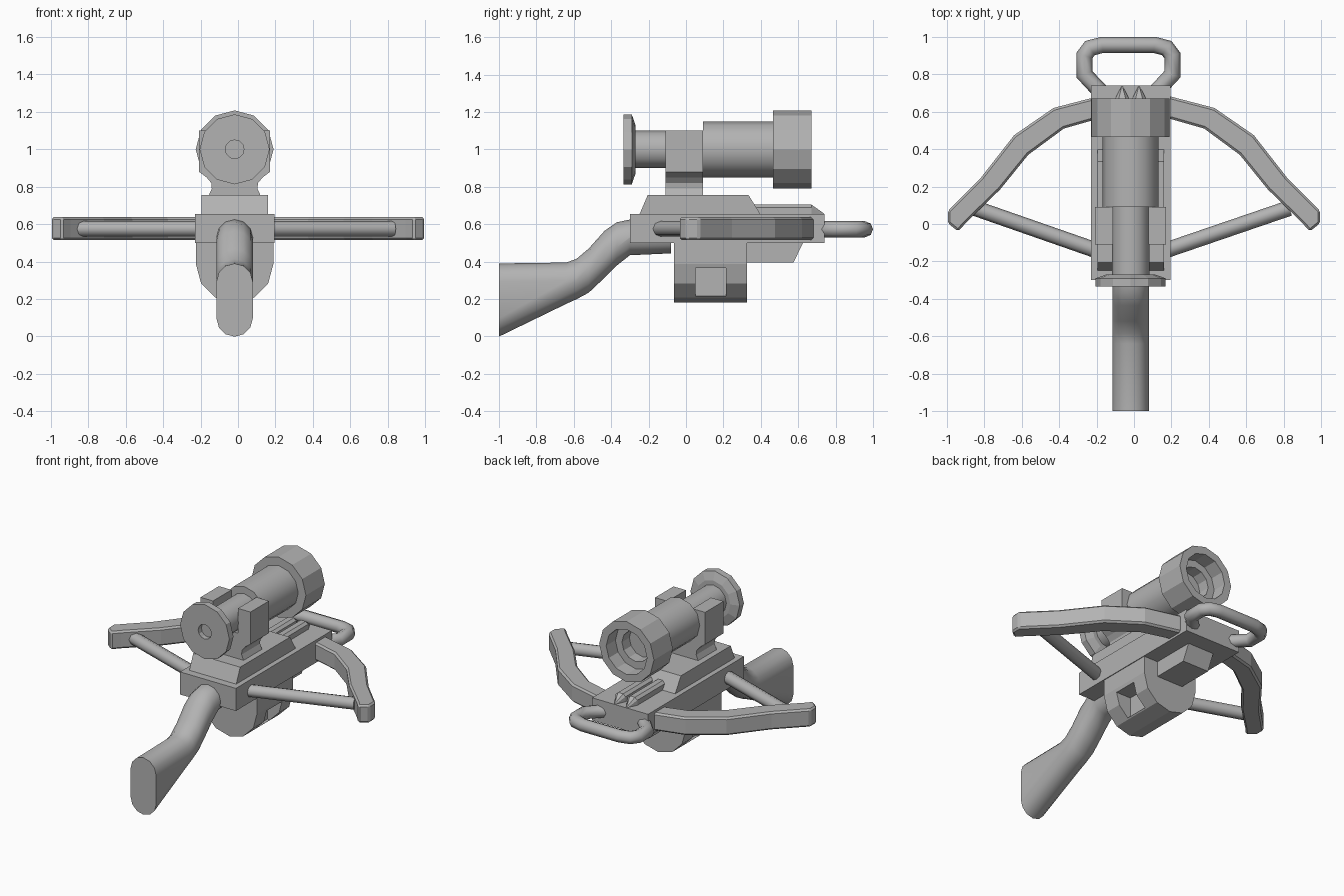
import bpy, bmesh, math
from mathutils import Vector

cube = bpy.data.objects.get("Cube")
if cube:
    bpy.data.objects.remove(cube, do_unlink=True)

CX = -0.018  # centre line of the body
grey = bpy.data.materials.new("grey")
grey.use_nodes = True
grey.diffuse_color = (0.45, 0.45, 0.45, 1)
grey.node_tree.nodes["Principled BSDF"].inputs["Base Color"].default_value = (0.45, 0.45, 0.45, 1)


def loft(name, rings, smooth=None, bevel=0, closed=False):
    """Skin a list of equal-sized rings, with end caps unless closed."""
    bm = bmesh.new()
    vs = [[bm.verts.new(p) for p in ring] for ring in rings]
    pairs = list(zip(vs, vs[1:])) + ([(vs[-1], vs[0])] if closed else [])
    for a, b in pairs:
        for i in range(len(a)):
            j = (i + 1) % len(a)
            bm.faces.new((a[i], a[j], b[j], b[i]))
    if not closed:
        bm.faces.new(vs[0])
        bm.faces.new(vs[-1])
    bmesh.ops.recalc_face_normals(bm, faces=bm.faces)
    mesh = bpy.data.meshes.new(name)
    bm.to_mesh(mesh)
    bm.free()
    mesh.materials.append(grey)
    ob = bpy.data.objects.new(name, mesh)
    bpy.context.collection.objects.link(ob)
    if bevel:
        mod = ob.modifiers.new("bevel", 'BEVEL')
        mod.width, mod.segments = bevel, 1
    if smooth:
        bpy.ops.object.select_all(action='DESELECT')
        ob.select_set(True)
        bpy.context.view_layer.objects.active = ob
        bpy.ops.object.shade_smooth_by_angle(angle=math.radians(smooth))
    return ob


def side_prism(name, yz, half):
    """Side outline extruded across the width."""
    return loft(name, [[(CX + s * half, y, z) for y, z in yz] for s in (-1, 1)])


def front_prism(name, xz, y0, y1):
    """Front outline extruded along the length."""
    return loft(name, [[(CX + x, y, z) for x, z in xz] for y in (y0, y1)])


def box(y0, y1, z0, z1):
    return [(y0, z0), (y1, z0), (y1, z1), (y0, z1)]


def turned(name, profile, smooth=None, sides=12, z=1.0):
    """Profile of (y, radius) turned about the scope axis."""
    rings = []
    for y, r in profile:
        rings.append([(CX + r * math.sin(math.tau * i / sides), y,
                       z + r * math.cos(math.tau * i / sides)) for i in range(sides)])
    return loft(name, rings, smooth)


def tube(name, path, radius, sides=8):
    """Round tube along a path lying in a horizontal plane."""
    pts = [Vector(p) for p in path]
    rings = []
    for i, p in enumerate(pts):
        ends = [d.normalized() for d in
                ([p - pts[i - 1]] if i else []) + ([pts[i + 1] - p] if i + 1 < len(pts) else [])]
        t = sum(ends, Vector()).normalized()
        side = Vector((t.y, -t.x, 0)) / max(t.dot(ends[0]), 0.5)
        rings.append([p + radius * (side * math.cos(a) + Vector((0, 0, math.sin(a))))
                      for a in (math.tau * k / sides for k in range(sides))])
    return loft(name, rings, 50)


# Body, stepped deck and foregrip
side_prism("body", box(-0.30, 0.74, 0.50, 0.655), 0.212)
side_prism("deck", [(-0.25, 0.65), (-0.205, 0.755), (0.335, 0.755), (0.40, 0.65)], 0.178)
side_prism("foregrip", [(0.30, 0.51), (0.30, 0.395), (0.575, 0.395), (0.63, 0.51)], 0.10)

# Two pointed rails on the front of the deck
for side in (-1, 1):
    c = CX + side * 0.045
    rail = []
    for y, top in ((0.33, 0.705), (0.67, 0.705), (0.738, 0.657)):
        w = 0.037 if y < 0.7 else 0.003
        rail.append([(c - w, y, 0.65), (c - w, y, top - 0.015), (c - w / 2, y, top),
                     (c + w / 2, y, top), (c + w, y, top - 0.015), (c + w, y, 0.65)])
    loft("rail_" + ("right" if side < 0 else "left"), rail)

# Stock: rounded section swept from the butt to the body (y, bottom, top)
stock = []
for y, lo, hi in ((-1.0, 0.0, 0.39), (-0.64, 0.175, 0.395), (-0.585, 0.20, 0.415),
                  (-0.52, 0.235, 0.47), (-0.435, 0.315, 0.565), (-0.37, 0.38, 0.61),
                  (-0.30, 0.435, 0.625), (-0.08, 0.445, 0.62)):
    r, ring = 0.097, []
    cap = min(r, (hi - lo) / 2)
    for k in range(14):
        a = math.pi * (k % 7) / 6
        s = 1 if k < 7 else -1
        mid = hi - cap if s > 0 else lo + cap - 0.001
        ring.append((CX + s * r * math.cos(a), y, mid + s * cap * math.sin(a)))
    stock.append(ring)
loft("stock", stock, 45)

# Drum magazine with a window recess on each side
arc = [math.pi * k / 6 for k in range(7)]
drum = [(0.207, 0.51)] + [(0.207 * math.cos(a), 0.387 - 0.207 * math.sin(a)) for a in arc] + [(-0.207, 0.51)]
magazine = front_prism("magazine", drum, -0.065, 0.325)
for s in (-1, 1):
    cutter = front_prism("window_cutter", [(s * x, z) for x, z in box(0.09, 0.3, 0.215, 0.365)], 0.05, 0.215)
    mod = magazine.modifiers.new("window", 'BOOLEAN')
    mod.object, mod.operation, mod.solver = cutter, 'DIFFERENCE', 'EXACT'
    bpy.context.view_layer.objects.active = magazine
    bpy.ops.object.modifier_apply(modifier=mod.name)
    bpy.data.objects.remove(cutter, do_unlink=True)

# Forked scope mount with a narrow neck
fork = [(0.14, 0.75), (0.122, 0.79), (0.125, 0.82), (0.15, 0.85), (0.19, 0.88), (0.19, 1.10), (0.095, 1.10), (0.095, 0.93)]
front_prism("scope_mount", fork + [(-x, z) for x, z in reversed(fork)], -0.11, 0.09)

# Scope: eyepiece, tube and hollow front ring
turned("eyepiece", [(-0.30, 0.001), (-0.30, 0.05), (-0.335, 0.05), (-0.335, 0.187),
                    (-0.29, 0.187), (-0.27, 0.13), (-0.27, 0.001)])
turned("scope_tube", [(-0.28, 0.001), (-0.28, 0.10), (0.09, 0.10), (0.09, 0.15), (0.48, 0.15), (0.48, 0.001)], 35)
turned("scope_ring", [(0.465, 0.001), (0.465, 0.208), (0.67, 0.208), (0.67, 0.155), (0.57, 0.155),
                      (0.57, 0.105), (0.49, 0.105), (0.49, 0.001)])

# Bow limbs and string arms, mirrored left and right (outer point, inner point)
limb = [((0.0, 0.70), (0.0, 0.58)), ((0.20, 0.68), (0.20, 0.56)), ((0.43, 0.62), (0.375, 0.51)),
        ((0.64, 0.475), (0.565, 0.37)), ((0.82, 0.245), (0.715, 0.185)), ((0.995, 0.07), (0.895, 0.01))]
tip = ((0.995, 0.005), (0.94, -0.04))
for s, label in ((-1, "right"), (1, "left")):
    rings = [[(s * x, y, z) for (x, y), z in ((o, 0.515), (i, 0.515), (i, 0.638), (o, 0.638))]
             for o, i in limb + [tip]]
    loft("bow_limb_" + label, rings, bevel=0.012)
    tube("string_arm_" + label, [(CX, -0.205, 0.575), (s * 0.84 - 0.01, 0.085, 0.575)], 0.042)

# Foot stirrup at the front
half = [(0.13, 0.69), (0.17, 0.73), (0.235, 0.80), (0.235, 0.90), (0.205, 0.94), (0.14, 0.957)]
path = half + [(-x, y) for x, y in reversed(half)]
tube("stirrup", [(CX - 0.012 + x, y, 0.573) for x, y in path], 0.043)
